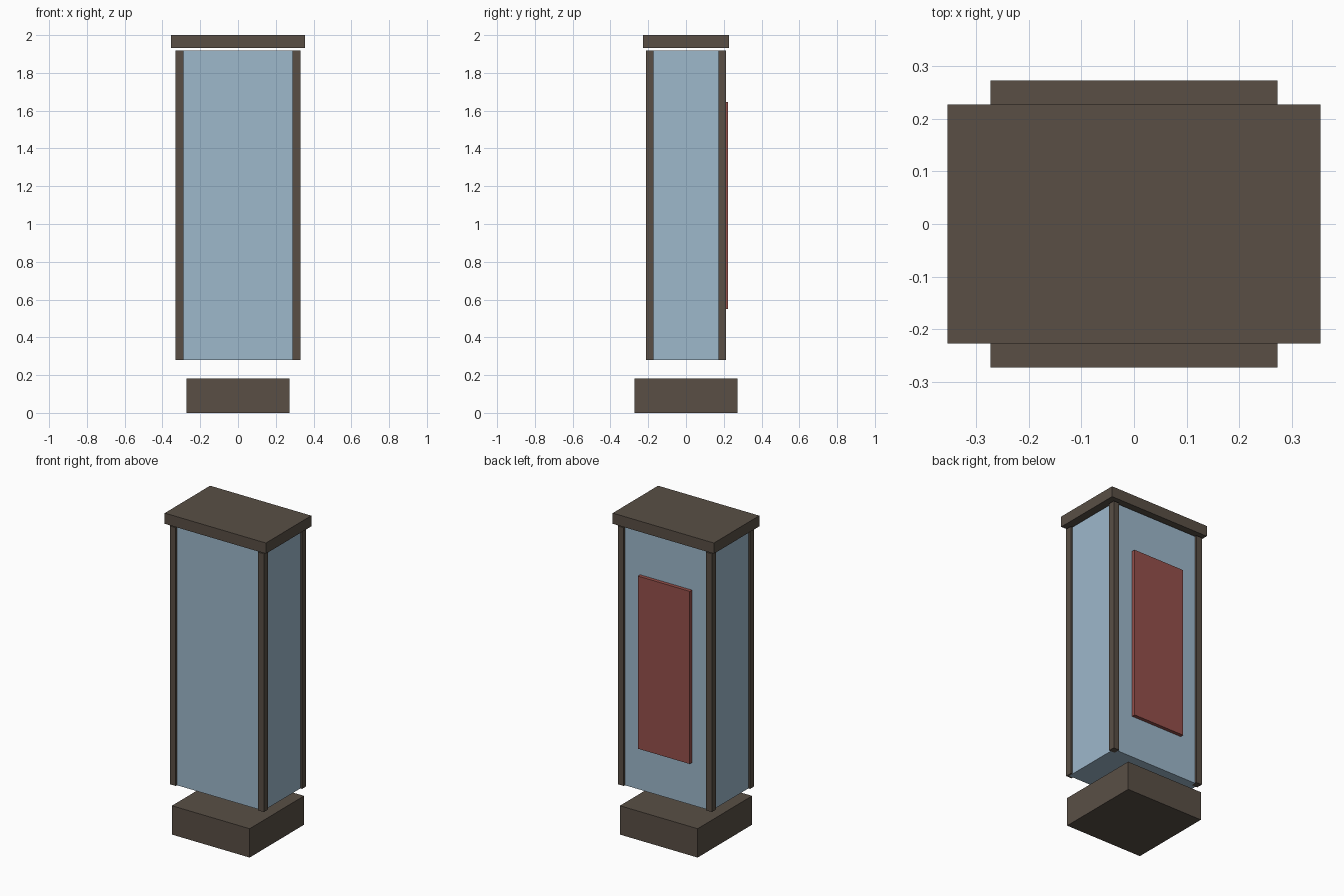
import bpy

if "Cube" in bpy.data.objects:
    bpy.data.objects.remove(bpy.data.objects["Cube"])


def material(name, color):
    mat = bpy.data.materials.new(name)
    mat.diffuse_color = (*color, 1.0)
    mat.use_nodes = True
    mat.node_tree.nodes["Principled BSDF"].inputs["Base Color"].default_value = mat.diffuse_color
    return mat


def box(name, x, y, z, mat):
    """Box from (min, max) ranges on each axis."""
    bpy.ops.mesh.primitive_cube_add(size=1)
    obj = bpy.context.object
    obj.name = name
    for v in obj.data.vertices:
        v.co = [r[0] if c < 0 else r[1] for c, r in zip(v.co, (x, y, z))]
    obj.data.materials.append(mat)
    return obj


def sym(half):
    return (-half, half)


frame = material("dark_frame", (0.10, 0.078, 0.06))
glass = material("blue_glass", (0.34, 0.48, 0.60))
red = material("red_panel", (0.30, 0.08, 0.07))

BODY_Z = (0.281, 1.919)

# Square foot and overhanging cap
box("base", sym(0.2727), sym(0.2727), (0.0, 0.183), frame)
box("cap", sym(0.355), sym(0.2273), (1.932, 2.0), frame)

# Glazed body, set slightly back from the corner posts
box("glass_body", sym(0.318), sym(0.2), BODY_Z, glass)

# Four corner posts
POST = 0.0205
for sx, side in ((-1, "left"), (1, "right")):
    for sy, end in ((-1, "front"), (1, "back")):
        cx, cy = sx * 0.3095, sy * 0.192
        box(f"{end}_{side}_post", (cx - POST, cx + POST),
            (cy - POST, cy + POST), BODY_Z, frame)

# Thin panel on the back face
box("back_panel", sym(0.182), (0.2, 0.2225), (0.55, 1.645), red)
